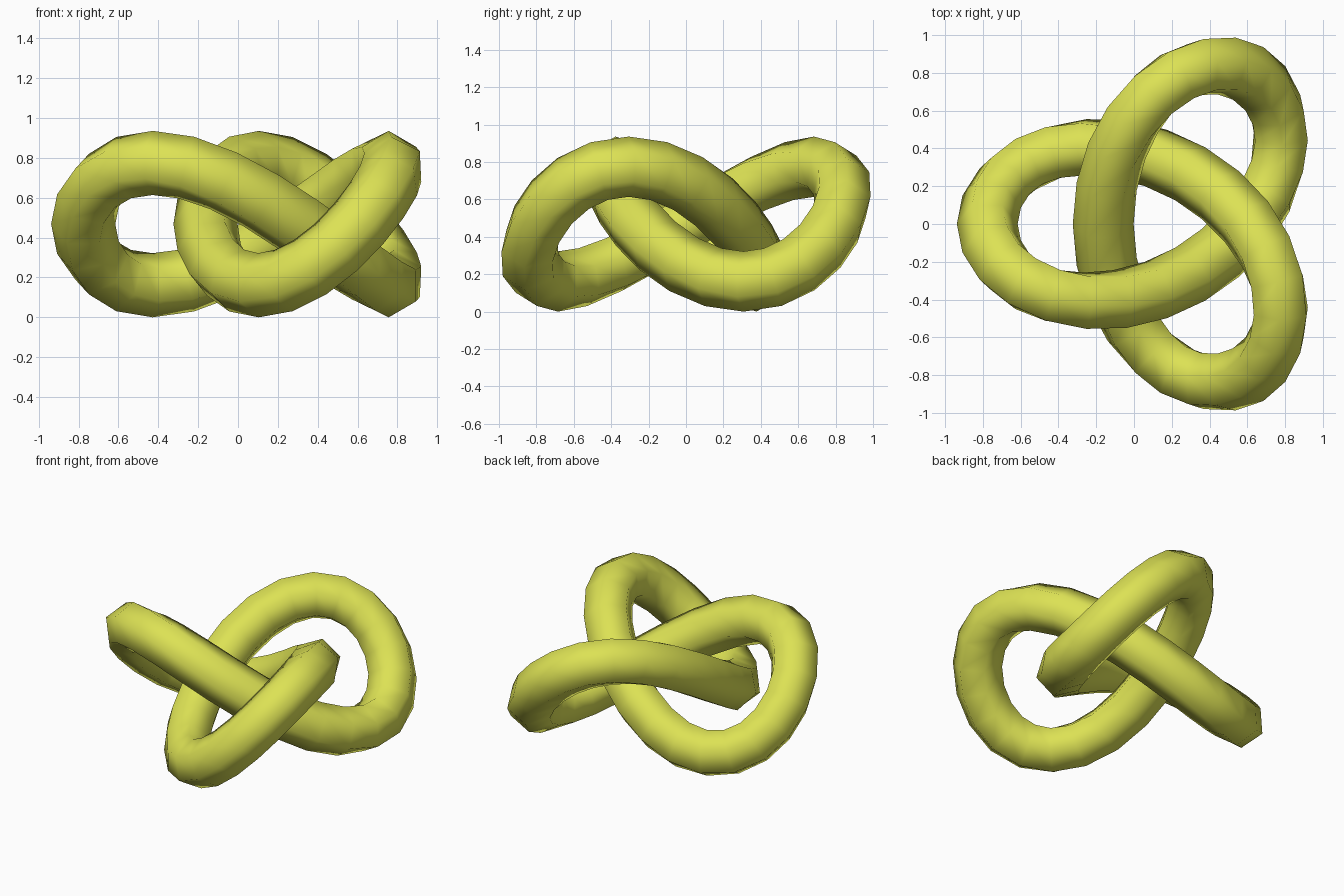
import bpy
import bmesh
from math import sin, cos, tau
from mathutils import Vector

cube = bpy.data.objects.get("Cube")
if cube:
    bpy.data.objects.remove(cube, do_unlink=True)

SCALE = 0.307          # size of the knot path
TUBE = 0.161           # tube radius
STEPS, SIDES = 48, 6   # rings along the path, sides of the tube
CENTRE = Vector((0.144, 0, 0.468))


def path(t):
    """Trefoil path around the origin."""
    return SCALE * Vector((-2 * cos(2 * t) - cos(t), 2 * sin(2 * t) - sin(t), -sin(3 * t)))


def ring(bm, t):
    """Cross-section whose first corner points away from the knot's middle."""
    p = path(t)
    tangent = (path(t + 0.01) - path(t - 0.01)).normalized()
    out = (p - tangent * p.dot(tangent)).normalized()
    side = tangent.cross(out)
    angles = [tau * j / SIDES for j in range(SIDES)]
    return [bm.verts.new(CENTRE + p + TUBE * (cos(a) * out + sin(a) * side)) for a in angles]


# Closed tube lofted along the path
bm = bmesh.new()
rings = [ring(bm, tau * i / STEPS) for i in range(STEPS)]
for i, a in enumerate(rings):
    b = rings[(i + 1) % STEPS]
    for j in range(SIDES):
        k = (j + 1) % SIDES
        bm.faces.new((a[j], a[k], b[k], b[j])).smooth = True
bmesh.ops.recalc_face_normals(bm, faces=bm.faces)
mesh = bpy.data.meshes.new("knot_tube")
bm.to_mesh(mesh)
bm.free()
knot = bpy.data.objects.new("knot_tube", mesh)
bpy.context.collection.objects.link(knot)

# Yellow-green surface
colour = (0.72, 0.76, 0.09, 1)
mat = bpy.data.materials.new("yellow_green")
mat.use_nodes = True
mat.diffuse_color = colour
mat.node_tree.nodes["Principled BSDF"].inputs["Base Color"].default_value = colour
mesh.materials.append(mat)
